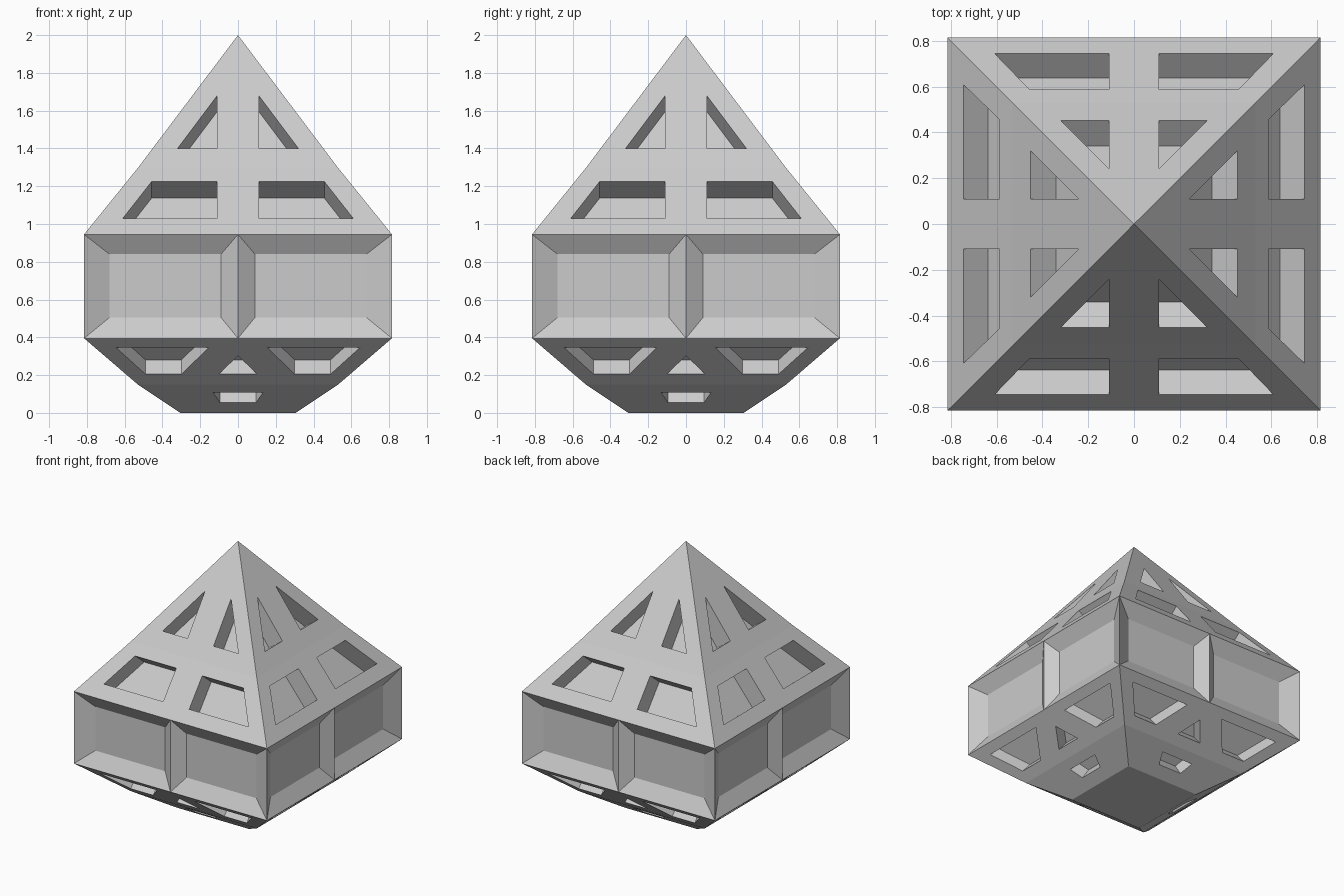
import bpy, bmesh
from mathutils import Vector, Matrix
from math import pi

if "Cube" in bpy.data.objects:
    bpy.data.objects.remove(bpy.data.objects["Cube"])

# Square profile: (half width, height), closed by the tip at z = 2
PROFILE = [(0.305, 0), (0.53, 0.15), (0.815, 0.395), (0.815, 0.945), (0.53, 1.297)]
TIP = (0, 2)
BAND = 2            # profile segment that carries the recessed panels
PANEL_DEPTH = 0.065


def make_object(name, bm):
    bmesh.ops.recalc_face_normals(bm, faces=bm.faces[:])
    mesh = bpy.data.meshes.new(name)
    bm.to_mesh(mesh)
    bm.free()
    obj = bpy.data.objects.new(name, mesh)
    bpy.context.collection.objects.link(obj)
    return obj


# Body: rings with corners and mid-side points
bm = bmesh.new()
steps = [(-1, -1), (0, -1), (1, -1), (1, 0), (1, 1), (0, 1), (-1, 1), (-1, 0)]
rings = [[bm.verts.new((x * w, y * w, z)) for x, y in steps] for w, z in PROFILE]
tip = bm.verts.new((0, 0, 2))
bm.faces.new(rings[0])
for k in range(len(rings) - 1):
    lo, hi = rings[k], rings[k + 1]
    for i in range(8):
        j = (i + 1) % 8
        quad = [lo[i], lo[j], hi[j], hi[i]]
        if k != BAND:
            bm.faces.new(quad)
            continue
        # Recessed panel: wide bevel at the corner, narrow at the middle rib
        a, b = lo[i].co, lo[j].co
        along = (b - a).normalized()
        inward = Vector((-along.y, along.x, 0)) * PANEL_DEPTH
        s, e = (0.135, 0.09) if i % 2 == 0 else (0.09, 0.135)
        z0, z1 = 0.505, 0.84
        pts = []
        for p, z in ((a + along * s, z0), (b - along * e, z0),
                     (b - along * e, z1), (a + along * s, z1)):
            pts.append(bm.verts.new((p.x + inward.x, p.y + inward.y, z)))
        bm.faces.new(pts)
        for n in range(4):
            m = (n + 1) % 4
            bm.faces.new([quad[n], quad[m], pts[m], pts[n]])
for i in range(8):
    bm.faces.new([rings[-1][i], rings[-1][(i + 1) % 8], tip])
body = make_object("lantern_body", bm)


# Window pockets: (profile segment, depth, outline seen from the front as x, z)
def mirrored(seg, depth, pts):
    return [(seg, depth, pts), (seg, depth, [(-x, z) for x, z in pts])]


windows = mirrored(4, 0.14, [(0.11, 1.68), (0.11, 1.40), (0.32, 1.40)])
windows += mirrored(3, 0.14, [(0.11, 1.225), (0.11, 1.03), (0.61, 1.03), (0.457, 1.225)])
windows += mirrored(1, 0.10, [(0.155, 0.345), (0.30, 0.205), (0.49, 0.205), (0.645, 0.345)])
windows += [(1, 0.10, [(-0.1, 0.205), (0.1, 0.205), (0, 0.303)]),
            (0, 0.10, [(-0.095, 0.054), (0.095, 0.054), (0.132, 0.107), (-0.132, 0.107)])]

bm = bmesh.new()
outline = PROFILE + [TIP]
for seg, depth, pts in windows:
    (w0, z0), (w1, z1) = outline[seg], outline[seg + 1]
    normal = Vector((0, z0 - z1, w0 - w1)).normalized()   # outward on the front side
    for turn in range(4):
        rot = Matrix.Rotation(turn * pi / 2, 3, 'Z')
        front, back = [], []
        for x, z in pts:
            p = Vector((x, -(w0 + (w1 - w0) * (z - z0) / (z1 - z0)), z))
            front.append(bm.verts.new(rot @ (p + normal * 0.02)))
            back.append(bm.verts.new(rot @ (p - normal * depth)))
        bm.faces.new(front)
        bm.faces.new(back[::-1])
        for n in range(len(pts)):
            m = (n + 1) % len(pts)
            bm.faces.new([front[m], front[n], back[n], back[m]])
cutter = make_object("window_cutter", bm)
cutter.hide_render = True

# Cut the pockets and remove the helper
mod = body.modifiers.new("windows", 'BOOLEAN')
mod.operation = 'DIFFERENCE'
mod.solver = 'EXACT'
mod.object = cutter
bpy.context.view_layer.objects.active = body
body.select_set(True)
bpy.ops.object.modifier_apply(modifier=mod.name)
bpy.data.objects.remove(cutter)
